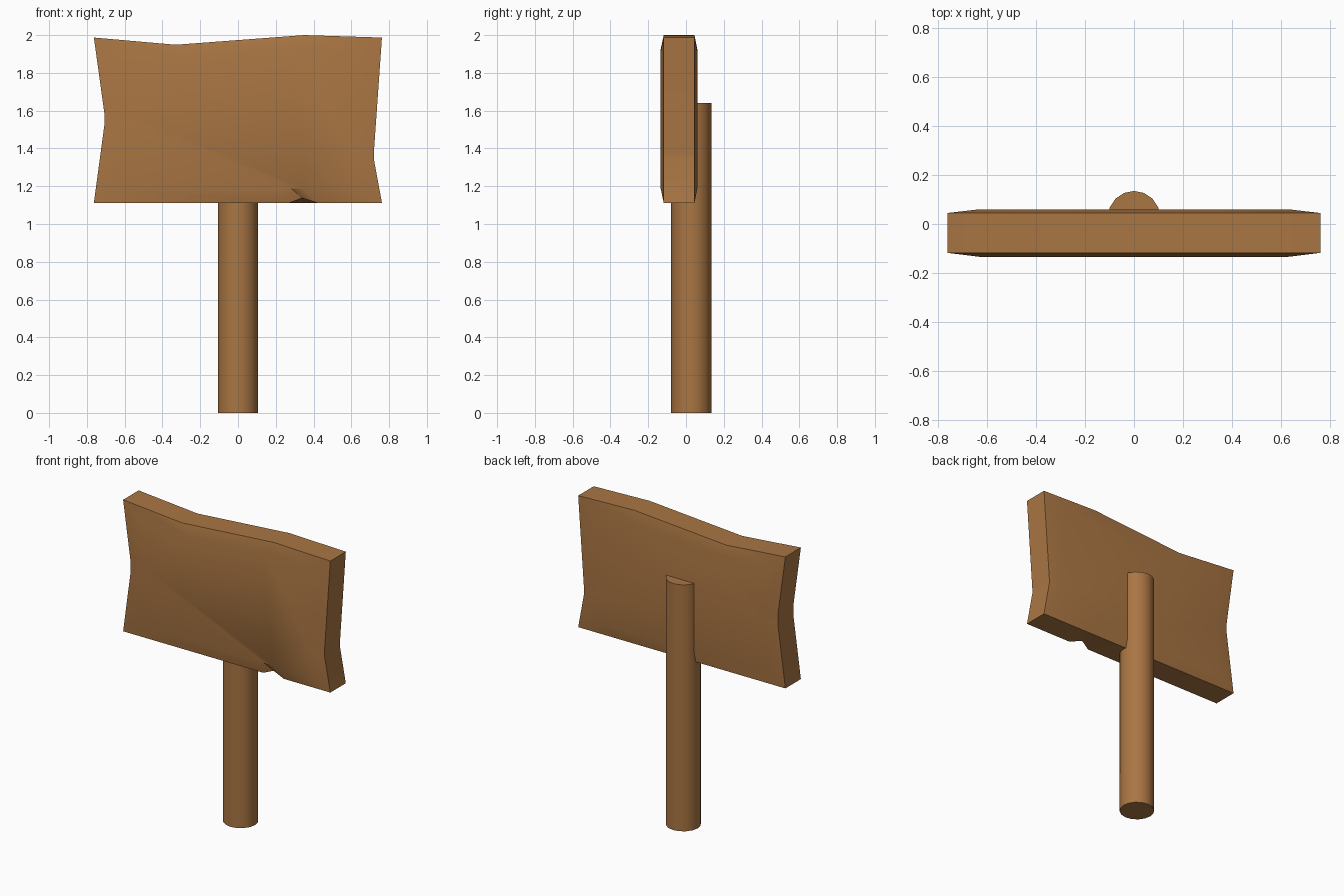
import bpy, bmesh, math

if "Cube" in bpy.data.objects:
    bpy.data.objects.remove(bpy.data.objects["Cube"])

wood = bpy.data.materials.new("brown wood")
wood.diffuse_color = (0.40, 0.18, 0.056, 1)
wood.use_nodes = True
wood.node_tree.nodes["Principled BSDF"].inputs["Base Color"].default_value = wood.diffuse_color


def finish(ob):
    ob.data.materials.append(wood)
    bpy.ops.object.select_all(action='DESELECT')
    ob.select_set(True)
    bpy.context.view_layer.objects.active = ob
    bpy.ops.object.shade_smooth_by_angle(angle=math.radians(35))


# round post, its front half sunk into the board
bpy.ops.mesh.primitive_cylinder_add(vertices=16, radius=0.107, depth=1.64,
                                    location=(0, 0.028, 0.82))
post = bpy.context.object
post.name = "post"
finish(post)

# uneven board outline (x, z), counter-clockwise seen from the front
outline = [(-0.763, 1.112), (0.27, 1.112), (0.34, 1.112), (0.42, 1.112),
           (0.762, 1.112), (0.719, 1.345), (0.719, 1.375), (0.762, 1.987),
           (0.35, 2.0), (-0.33, 1.949), (-0.763, 1.987),
           (-0.708, 1.59), (-0.708, 1.52)]
CHIP = 2                      # outline point chipped away on the front edge
MID_Z, INSET = 1.556, 0.83

bm = bmesh.new()


def ring(y, scale):
    return [bm.verts.new((x * scale, y, MID_Z + (z - MID_Z) * scale))
            for x, z in outline]


# rings: raised front face, front rim, back rim, raised back face
rings = [ring(-0.134, INSET), ring(-0.118, 1), ring(0.045, 1), ring(0.06, INSET)]
rings[1][CHIP].co.z += 0.025
rings[1][CHIP].co.y += 0.025
n = len(outline)
for a, b in zip(rings, rings[1:]):
    for i in range(n):
        j = (i + 1) % n
        bm.faces.new((a[i], b[i], b[j], a[j]))
bm.faces.new(rings[0])
bm.faces.new(rings[3][::-1])
bmesh.ops.recalc_face_normals(bm, faces=bm.faces)
mesh = bpy.data.meshes.new("sign_board")
bm.to_mesh(mesh)
bm.free()
board = bpy.data.objects.new("sign_board", mesh)
bpy.context.collection.objects.link(board)
finish(board)
